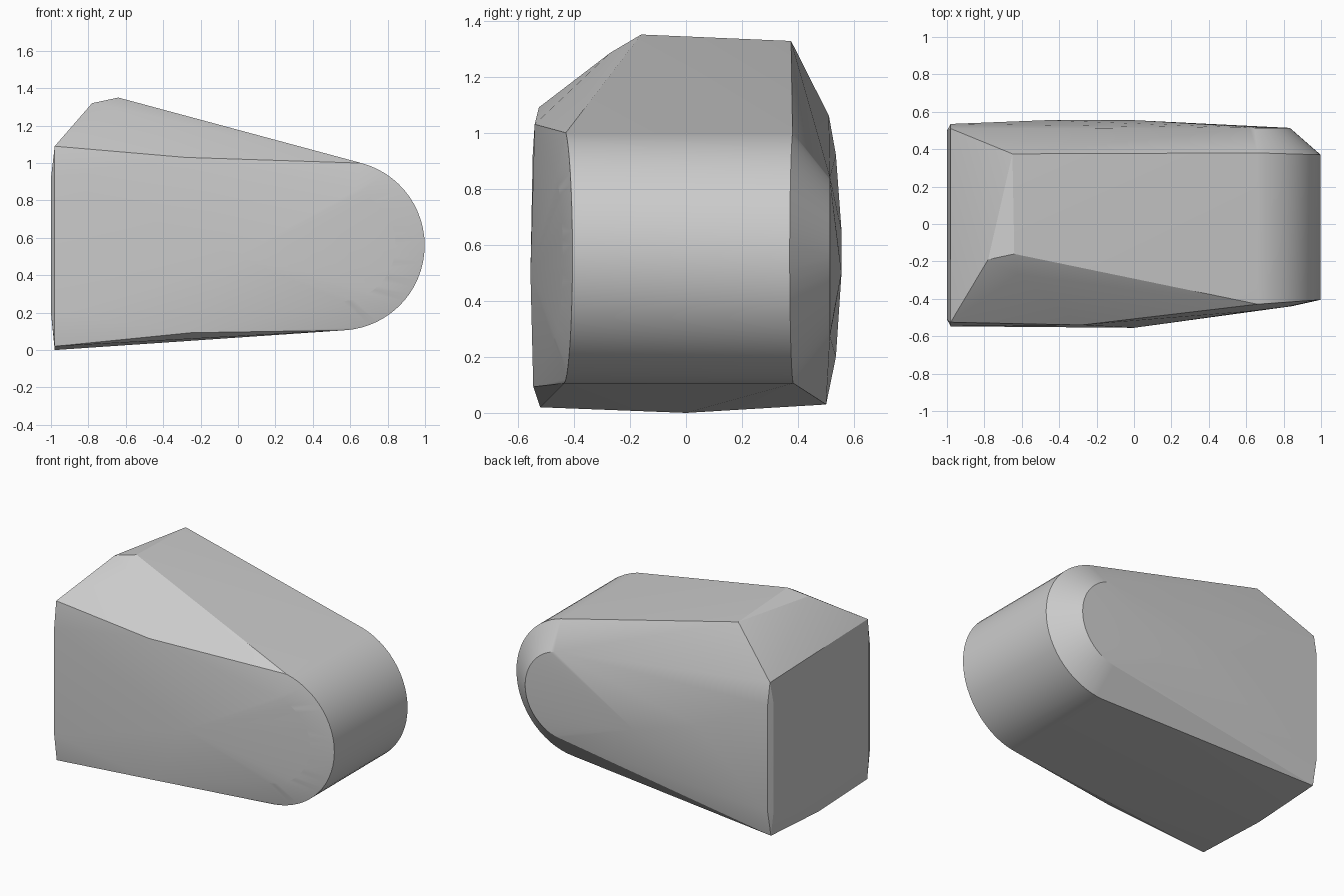
import bpy, bmesh
from math import radians, sin, cos

cube = bpy.data.objects.get("Cube")
if cube:
    bpy.data.objects.remove(cube, do_unlink=True)

grey = bpy.data.materials.new("plain grey")
grey.use_nodes = True
grey.diffuse_color = (0.6, 0.6, 0.6, 1)
grey.node_tree.nodes["Principled BSDF"].inputs["Base Color"].default_value = (0.6, 0.6, 0.6, 1)


def nose_arc(radius, depth, steps=28):
    """Arc of the round nose; depth gives y for each x."""
    points = []
    for i in range(steps + 1):
        a = radians(-87 + 162 * i / steps)
        x = 0.543 + radius * cos(a)
        points.append((x, depth(x), 0.56 + radius * sin(a)))
    return points


# Rounded nose: rims of the cylinder and the domed caps beside them
points = nose_arc(0.455, lambda x: -0.405 - 0.07 * (1 - x))
points += nose_arc(0.30, lambda x: -0.44 - 0.12 * (0.84 - x))
points += nose_arc(0.455, lambda x: 0.37 + 0.03 * (1 - x))
points += nose_arc(0.29, lambda x: 0.514)

# Slanted peak
points += [(-0.64, -0.16, 1.35), (-0.78, -0.19, 1.32),
           (-0.65, 0.375, 1.327), (-0.62, -0.27, 1.285)]

# Blunt end, slightly bowed
points += [(-0.98, -0.525, 1.09), (-0.98, 0.51, 1.06),
           (-0.98, -0.52, 0.02), (-0.98, 0.50, 0.03), (-0.98, 0, 0)]
for z in (0.2, 0.55, 0.92):
    points += [(-0.98, -0.547, z), (-0.98, 0.535, z)]
    points += [(-1, -0.51, z), (-1, 0.50, z)]

# Shallow bulges of the two flanks
points += [(0, -0.555, 0.5), (-0.25, -0.545, 0.093), (-0.28, -0.54, 1.03),
           (-0.47, 0.555, 0.65), (0, 0.555, 0.5)]

# Wrap everything in one convex shell
bm = bmesh.new()
for p in points:
    bm.verts.new(p)
bmesh.ops.convex_hull(bm, input=bm.verts[:])
loose = [v for v in bm.verts if not v.link_faces]
bmesh.ops.delete(bm, geom=loose, context='VERTS')
bmesh.ops.recalc_face_normals(bm, faces=bm.faces[:])
mesh = bpy.data.meshes.new("wedge_body")
bm.to_mesh(mesh)
bm.free()
mesh.materials.append(grey)

body = bpy.data.objects.new("wedge_body", mesh)
bpy.context.collection.objects.link(body)
bpy.ops.object.select_all(action='DESELECT')
bpy.context.view_layer.objects.active = body
body.select_set(True)
bpy.ops.object.shade_smooth_by_angle(angle=radians(20))
weighted = body.modifiers.new("weighted normals", 'WEIGHTED_NORMAL')
weighted.keep_sharp = True
